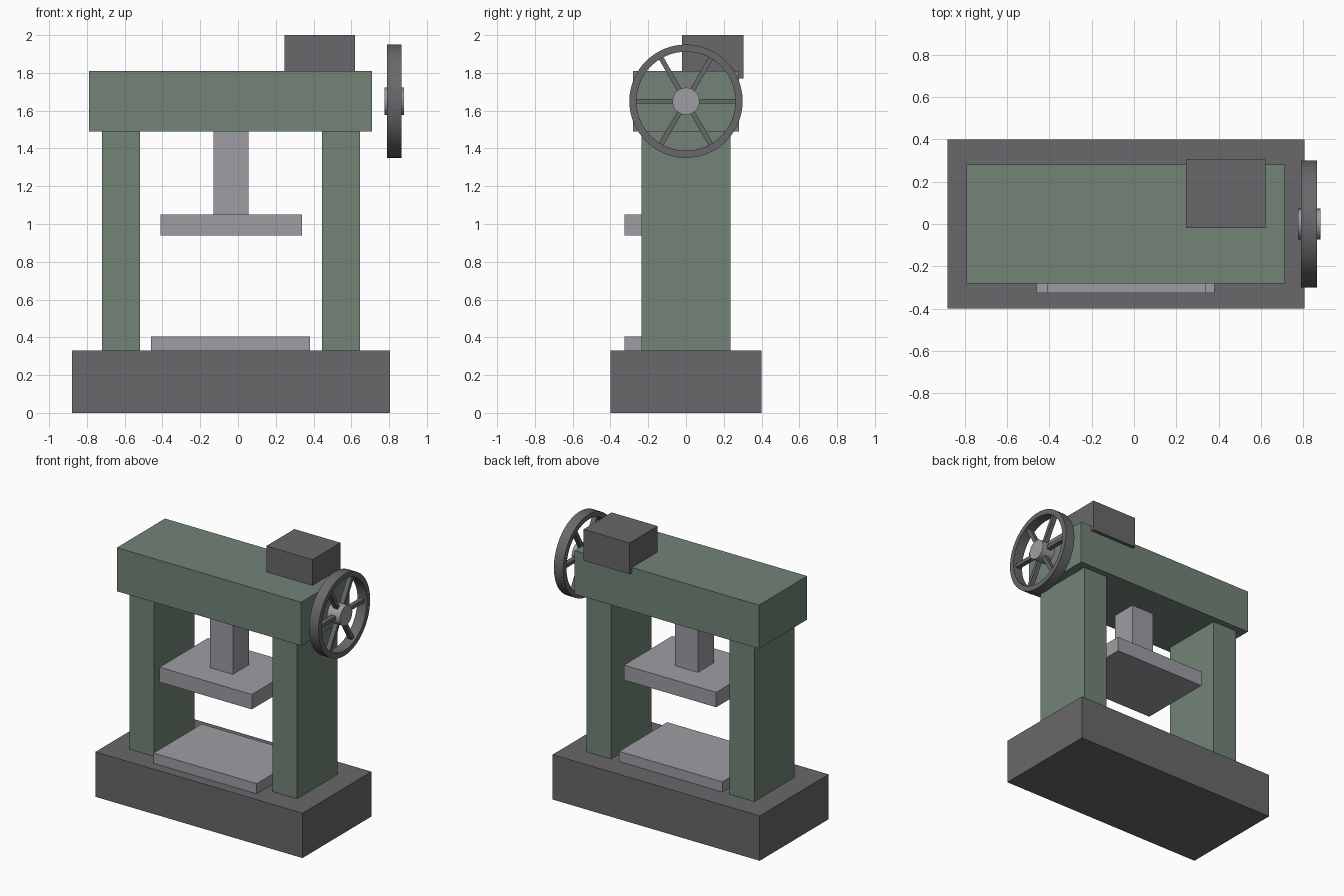
import bpy
import bmesh
import math
from mathutils import Matrix, Vector

if "Cube" in bpy.data.objects:
    bpy.data.objects.remove(bpy.data.objects["Cube"], do_unlink=True)


def make_material(name, rgb):
    mat = bpy.data.materials.new(name)
    mat.use_nodes = True
    colour = (*rgb, 1.0)
    mat.diffuse_color = colour
    mat.node_tree.nodes["Principled BSDF"].inputs["Base Color"].default_value = colour
    return mat


GREEN = make_material("machine green", (0.17, 0.23, 0.185))
DARK = make_material("dark grey iron", (0.14, 0.138, 0.145))
STEEL = make_material("pale steel", (0.34, 0.34, 0.37))


def add_object(name, bm, mat, smooth=False):
    bmesh.ops.recalc_face_normals(bm, faces=bm.faces)
    mesh = bpy.data.meshes.new(name)
    bm.to_mesh(mesh)
    bm.free()
    mesh.materials.append(mat)
    obj = bpy.data.objects.new(name, mesh)
    bpy.context.collection.objects.link(obj)
    if smooth:
        bpy.ops.object.select_all(action="DESELECT")
        obj.select_set(True)
        bpy.context.view_layer.objects.active = obj
        bpy.ops.object.shade_smooth_by_angle(angle=math.radians(30))
    return obj


def box(name, x, y, z, mat):
    """Box spanning the given (min, max) ranges."""
    bm = bmesh.new()
    size = [b - a for a, b in (x, y, z)]
    centre = [(a + b) / 2 for a, b in (x, y, z)]
    matrix = Matrix.Translation(centre) @ Matrix.Diagonal((*size, 1))
    bmesh.ops.create_cube(bm, size=1, matrix=matrix)
    return add_object(name, bm, mat)


# Frame
box("base", (-0.88, 0.805), (-0.4, 0.4), (0, 0.33), DARK)
for side, left_edge in (("right", -0.72), ("left", 0.445)):
    box(side + "_column", (left_edge, left_edge + 0.2), (-0.235, 0.235), (0.33, 1.49), GREEN)
box("crossbeam", (-0.79, 0.71), (-0.28, 0.28), (1.49, 1.81), GREEN)
box("motor_housing", (0.245, 0.62), (-0.02, 0.305), (1.77, 2.0), DARK)

# Pressing parts
PLATE_Y = (-0.325, 0.235)
box("bed_plate", (-0.46, 0.38), PLATE_Y, (0.33, 0.405), STEEL)
box("press_plate", (-0.41, 0.34), PLATE_Y, (0.94, 1.05), STEEL)
box("ram", (-0.13, 0.055), (-0.138, 0.048), (1.05, 1.5), STEEL)

# Flywheel, turning about the x axis
WHEEL = Matrix.Translation((0.827, 0, 1.65))
OUTER, INNER, HUB = 0.3, 0.262, 0.072

bm = bmesh.new()
profile = [bm.verts.new((x, 0, r)) for x, r in
           ((-0.038, INNER), (0.038, INNER), (0.038, OUTER), (-0.038, OUTER))]
edges = [bm.edges.new((profile[i], profile[i - 1])) for i in range(4)]
bmesh.ops.spin(bm, geom=profile + edges, cent=(0, 0, 0), axis=(1, 0, 0),
               angle=math.tau, steps=64, use_merge=True)
bmesh.ops.remove_doubles(bm, verts=bm.verts, dist=0.0001)
bm.transform(WHEEL)
add_object("flywheel_rim", bm, DARK, smooth=True)

bm = bmesh.new()
bmesh.ops.create_cone(bm, cap_ends=True, segments=32, radius1=HUB, radius2=HUB, depth=0.105,
                      matrix=WHEEL @ Matrix.Rotation(math.pi / 2, 4, "Y"))
add_object("flywheel_hub", bm, STEEL, smooth=True)

bm = bmesh.new()
start, end = HUB - 0.02, INNER + 0.01
for i in range(6):
    matrix = (WHEEL @ Matrix.Rotation(i * math.tau / 6, 4, "X")
              @ Matrix.Translation(Vector((0, (start + end) / 2, 0)))
              @ Matrix.Diagonal((0.035, end - start, 0.026, 1)))
    bmesh.ops.create_cube(bm, size=1, matrix=matrix)
add_object("flywheel_spokes", bm, DARK)
